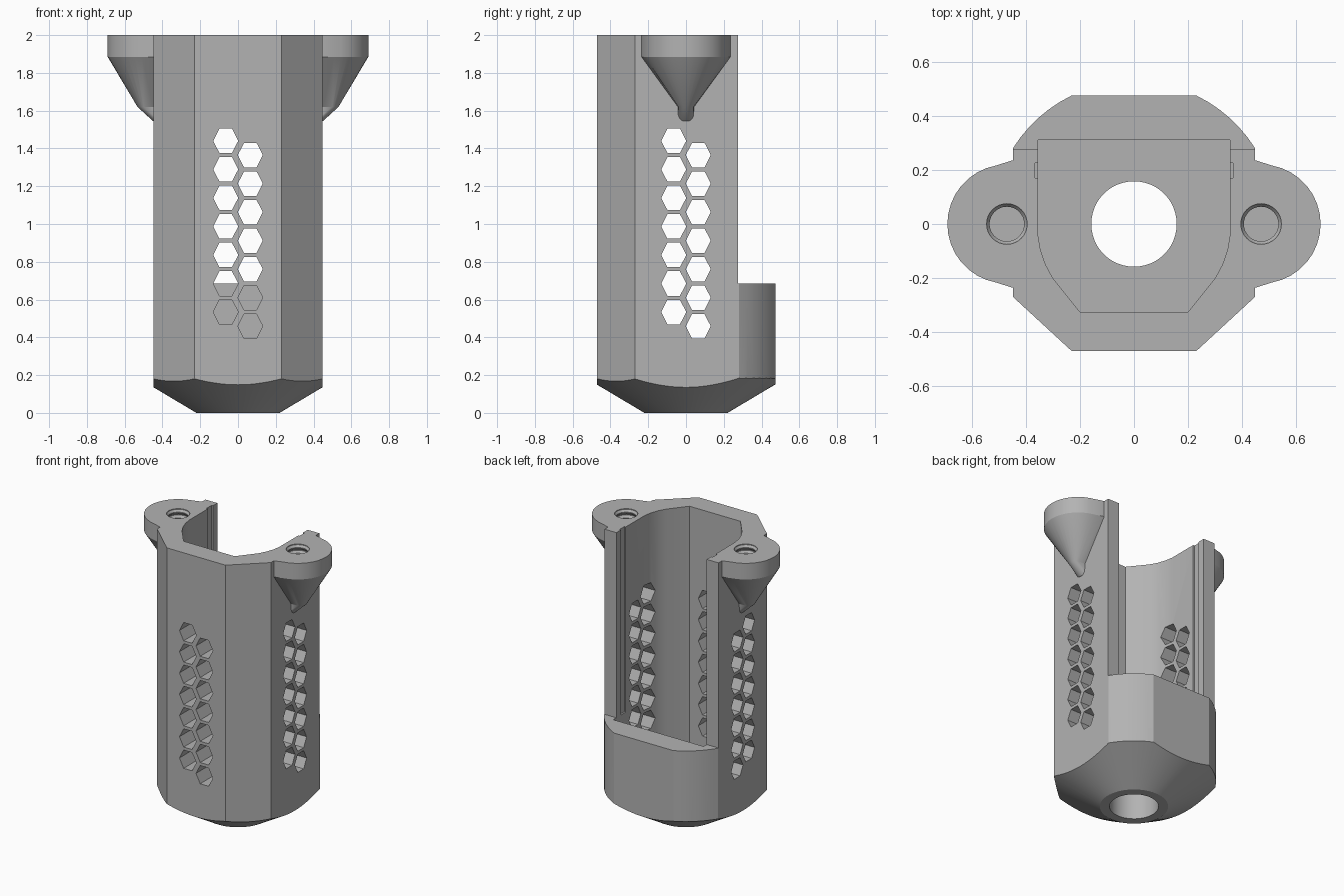
import bpy, bmesh, math
from mathutils import Matrix

if "Cube" in bpy.data.objects:
    bpy.data.objects.remove(bpy.data.objects["Cube"])

grey = bpy.data.materials.new("plain grey")
grey.use_nodes = True
colour = (0.45, 0.45, 0.45, 1)
grey.diffuse_color = colour
grey.node_tree.nodes["Principled BSDF"].inputs["Base Color"].default_value = colour


def loft(bm, rings):
    """Skin matching rings of points and cap both ends."""
    loops = [[bm.verts.new(p) for p in ring] for ring in rings]
    n = len(loops[0])
    for a, b in zip(loops, loops[1:]):
        for i in range(n):
            j = (i + 1) % n
            bm.faces.new((a[i], a[j], b[j], b[i]))
    bm.faces.new(loops[0][::-1])
    bm.faces.new(loops[-1])


def finish(bm, name):
    bmesh.ops.recalc_face_normals(bm, faces=bm.faces[:])
    mesh = bpy.data.meshes.new(name)
    bm.to_mesh(mesh)
    bm.free()
    mesh.materials.append(grey)
    obj = bpy.data.objects.new(name, mesh)
    bpy.context.collection.objects.link(obj)
    return obj


def prism(name, outline, z0, z1):
    bm = bmesh.new()
    loft(bm, [[(x, y, z) for x, y in outline] for z in (z0, z1)])
    return finish(bm, name)


def lathe(name, profile, cx=0, sides=48):
    bm = bmesh.new()
    turn = [2 * math.pi * i / sides for i in range(sides)]
    loft(bm, [[(cx + r * math.cos(t), r * math.sin(t), z) for t in turn]
              for r, z in profile])
    return finish(bm, name)


def box(name, x0, x1, y0, y1, z0, z1):
    return prism(name, [(x0, y0), (x1, y0), (x1, y1), (x0, y1)], z0, z1)


def mirrored(half):
    return half + [(-x, y) for x, y in reversed(half)]


def combine(target, tool, operation):
    """Apply a boolean and discard the tool."""
    tool.hide_render = True
    mod = target.modifiers.new(operation, 'BOOLEAN')
    mod.operation, mod.solver, mod.object = operation, 'EXACT', tool
    bpy.ops.object.select_all(action='DESELECT')
    bpy.context.view_layer.objects.active = target
    target.select_set(True)
    bpy.ops.object.modifier_apply(modifier=mod.name)
    bpy.data.objects.remove(tool)


# Outer shell: flat chamfers in front, rounded corners at the back
back_arc = []
for i in range(7):
    a = math.radians(32 + i * (63.9 - 32) / 6)
    back_arc.append((0.528 * math.cos(a), 0.528 * math.sin(a)))
housing = prism("housing", mirrored(
    [(0.23, -0.47), (0.447, -0.27)] + back_arc), 0, 2)

# Conical underside
combine(housing, lathe("base_cone", [(0.22, 0), (0.9, 0.405), (0.9, 2.1)],
                       sides=96), 'INTERSECT')


# Mounting ears with tapered gussets
def ear(side):
    bm = bmesh.new()
    rings = []
    for z, cx, w in ((1.545, 0.41, 0.04), (1.62, 0.492, 0.04),
                     (1.885, 0.47, 0.22), (2, 0.47, 0.22)):
        flare = w * 1.07
        root = min(0.45, cx)
        arc = [math.radians(-80 + 10 * i) for i in range(17)]
        pts = [(0.4, -flare), (root, -flare)]
        pts += [(cx + w * math.cos(a), w * math.sin(a)) for a in arc]
        pts += [(root, flare), (0.4, flare)]
        rings.append([(side * x, y, z) for x, y in pts])
    loft(bm, rings)
    return finish(bm, "ear")


for side in (-1, 1):
    combine(housing, ear(side), 'UNION')

# Inner cavity, rear opening and bottom bore
combine(housing, prism("cavity", mirrored(
    [(0.2, -0.325), (0.3, -0.2), (0.327, -0.15), (0.346, -0.095),
     (0.355, -0.04), (0.355, 0.31)]), 0.2, 2.2), 'DIFFERENCE')
combine(housing, box("rear_opening", -0.8, 0.8, 0.275, 0.8, 0.685, 2.2),
        'DIFFERENCE')
combine(housing, lathe("bore", [(0.158, -0.1), (0.158, 0.5)]), 'DIFFERENCE')

# Guide grooves and threaded screw holes
for side in (-1, 1):
    xs = sorted((side * 0.34, side * 0.366))
    combine(housing, box("groove", *xs, 0.17, 0.225, 0.685, 2.2), 'DIFFERENCE')
    thread = [(0.075, 1.74)]
    for i in range(6):
        z = 1.76 + i * 0.04
        thread += [(0.075, z), (0.064, z + 0.015), (0.064, z + 0.02),
                   (0.075, z + 0.035)]
    thread.append((0.075, 2.1))
    combine(housing, lathe("screw_hole", thread, side * 0.47, 32), 'DIFFERENCE')


# Hexagonal vents: two staggered columns in the front and both sides
def vents(name, start, end, turn):
    bm = bmesh.new()
    for across, top in ((-0.065, 1.44), (0.065, 1.365)):
        for row in range(7):
            z = top - row * 0.151
            hexagon = [(across + 0.066 * math.cos(k * math.pi / 3),
                        z + 0.075 * math.sin(k * math.pi / 3))
                       for k in range(6)]
            loft(bm, [[(u, y, v) for u, v in hexagon] for y in (start, end)])
    bm.transform(Matrix.Rotation(turn, 4, 'Z'))
    return finish(bm, name)


combine(housing, vents("front_vents", -0.7, -0.2, 0), 'DIFFERENCE')
combine(housing, vents("side_vents", -0.7, 0.7, math.pi / 2), 'DIFFERENCE')

bpy.ops.object.shade_smooth_by_angle(angle=math.radians(25))
